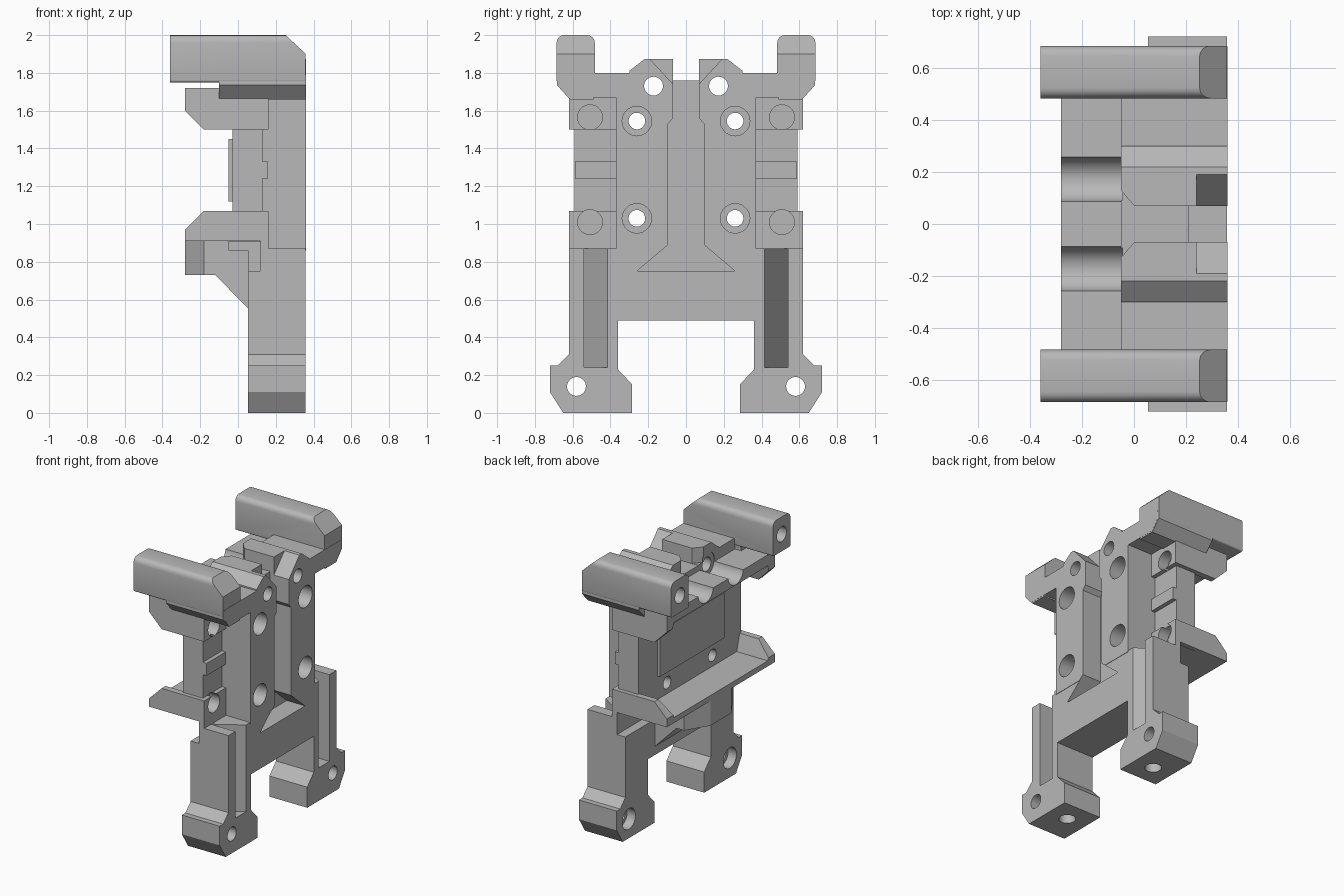
import bpy, bmesh, math
from mathutils import Vector

if "Cube" in bpy.data.objects:
    bpy.data.objects.remove(bpy.data.objects["Cube"])

gray = bpy.data.materials.new("neutral gray")
gray.diffuse_color = (0.48, 0.48, 0.48, 1)
gray.use_nodes = True
gray.node_tree.nodes["Principled BSDF"].inputs["Base Color"].default_value = gray.diffuse_color


def prism(name, pts, axis, a, b):
    """Extrude a 2D outline along one axis: x uses (y,z), y uses (x,z), z uses (x,y)."""
    place = {"x": lambda p, t: (t, p[0], p[1]),
             "y": lambda p, t: (p[0], t, p[1]),
             "z": lambda p, t: (p[0], p[1], t)}[axis]
    bm = bmesh.new()
    lo = [bm.verts.new(place(p, a)) for p in pts]
    hi = [bm.verts.new(place(p, b)) for p in pts]
    n = len(pts)
    bm.faces.new(lo)
    bm.faces.new(hi[::-1])
    for i in range(n):
        bm.faces.new((lo[i], hi[i], hi[(i + 1) % n], lo[(i + 1) % n]))
    bmesh.ops.recalc_face_normals(bm, faces=bm.faces)
    me = bpy.data.meshes.new(name)
    bm.to_mesh(me)
    bm.free()
    me.materials.append(gray)
    ob = bpy.data.objects.new(name, me)
    bpy.context.collection.objects.link(ob)
    return ob


def box(name, x0, x1, y0, y1, z0, z1):
    return prism(name, [(x0, y0), (x1, y0), (x1, y1), (x0, y1)], "z", z0, z1)


def circle(u, v, r, n=28):
    return [(u + r * math.cos(2 * math.pi * i / n),
             v + r * math.sin(2 * math.pi * i / n)) for i in range(n)]


def both(half):
    """Complete an outline that is symmetric in y."""
    return half + [(-y, z) for y, z in reversed(half)]


def flip(pts, s):
    return [(s * y, z) for y, z in pts]


def rounded(y0, y1, z0, z1, top, bottom):
    pts = []
    for y, z, r, start in ((y1, z1, top, 0), (y0, z1, top, 90),
                           (y0, z0, bottom, 180), (y1, z0, bottom, 270)):
        cy = y - r if y == y1 else y + r
        cz = z - r if z == z1 else z + r
        for k in range(5):
            t = math.radians(start + 22.5 * k)
            pts.append((cy + r * math.cos(t), cz + r * math.sin(t)))
    return pts


adds, cuts = [], []

# upper plate with stepped shoulders and a central gap at the top
frame = prism("frame", both([(.37, .86), (.37, 1.67), (.62, 1.67), (.67, 1.735), (.67, 1.80),
                             (.30, 1.80), (.30, 1.81), (.22, 1.873), (.07, 1.873), (.07, 1.76)]),
              "x", -.05, .36)

# legs, feet and crossbar
adds.append(prism("legs", both([
    (.36, .49), (.36, .23), (.285, .15), (.285, 0), (.65, 0), (.72, .11), (.72, .25),
    (.68, .25), (.62, .31), (.62, .87)]), "x", .053, .357))

# rear core and side ribs
adds.append(box("core", -.03, .13, -.59, .59, .90, 1.71))
adds.append(box("rib", 0, .16, -.588, .588, 1.24, 1.33))

# upper and lower clamps
adds.append(prism("upper_clamp", [(-.28, 1.72), (-.28, 1.60), (-.18, 1.50), (.162, 1.50),
                                  (.162, 1.69), (.10, 1.72)], "y", -.62, .62))
adds.append(prism("lower_clamp", [(-.28, .91), (.12, .91), (.12, .865), (.162, .865),
                                  (.162, 1.07), (-.18, 1.07), (-.28, .97)], "y", -.62, .62))

# support block and gusset below the lower clamp
adds.append(prism("support_block", [(-.28, -.12), (-.18, -.28), (.20, -.28), (.20, .28),
                                    (-.18, .28), (-.28, .12)], "z", .73, .93))
adds.append(prism("gusset", [(-.13, .74), (.056, .55), (.2, .55), (.2, .74)], "y", -.279, .279))

# top arms and their lower lips
for s in (1, -1):
    adds.append(prism("arm", flip(rounded(.483, .685, 1.75, 2.0, .04, .012), s), "x", -.36, .358))
    adds.append(prism("arm_lip", flip([(.49, 1.66), (.615, 1.66), (.683, 1.735),
                                       (.683, 1.79), (.49, 1.79)], s), "x", -.10, .359))

# front channel with flared foot
cuts.append(prism("channel_cut", both([(.26, .75), (.095, .89), (.095, 1.53), (.07, 1.56),
                                       (.07, 2.0)]), "x", .21, .5))
# tray hollows inside both clamps
cuts.append(prism("tray_cut", both([(.54, .95), (.59, 1.12)]), "x", -.5, -.03))
cuts.append(prism("shelf_cut", both([(.59, 1.45), (.54, 1.64)]), "x", -.5, -.03))
# sloped arm tips
cuts.append(prism("arm_tip_cut", [(.25, 2.002), (.40, 1.862), (.40, 2.1), (.25, 2.1)],
                  "y", -.8, .8))

for s in (1, -1):
    # notch behind the leg tops
    cuts.append(box("leg_notch_cut", -.1, .12, *sorted((s * .30, s * .8)), .75, .908))
    # slanted leg groove
    cuts.append(prism("groove_cut", [(.40, s * .39), (.16, s * .54), (.40, s * .54)],
                      "z", .24, .95))
    # corner slopes beside the channel
    cuts.append(prism("corner_cut", flip([(.05, 1.72), (.215, 1.90), (.05, 1.90)], s),
                      "x", .24, .5))
    cuts.append(prism("rear_corner_cut", [(-.06, s * .06), (-.06, s * .14), (.01, s * .06)],
                      "z", 1.762, 1.95))
    # screw holes: y, z, radius, x start, x end
    for y, z, r, a, b in (
            (.26, 1.545, .044, -.5, .5), (.26, 1.545, .078, .24, .5),
            (.26, 1.03, .044, -.5, .5), (.26, 1.03, .078, .24, .5),
            (.172, 1.73, .05, -.5, .5), (.172, 1.73, .086, -.5, -.045),
            (.508, 1.565, .066, .08, .5), (.508, 1.01, .066, .08, .5),
            (.58, .14, .05, -.5, .5), (.58, .14, .075, -.5, .12),
            (.585, 1.875, .055, -.5, .1)):
        cuts.append(prism("hole_cut", circle(s * y, z, r), "x", a, b))
    # holes in the soles
    cuts.append(prism("sole_hole_cut", circle(.205, s * .44, .055), "z", -.1, .18))

# combine everything into one solid
bpy.context.view_layer.update()
for obs, op in ((adds, "UNION"), (cuts, "DIFFERENCE")):
    for ob in obs:
        ob.hide_render = True
        m = frame.modifiers.new(op.lower(), "BOOLEAN")
        m.operation, m.solver, m.object = op, "EXACT", ob
dg = bpy.context.evaluated_depsgraph_get()
solid = bpy.data.meshes.new_from_object(frame.evaluated_get(dg))
frame.modifiers.clear()
frame.data = solid
for ob in adds + cuts:
    bpy.data.objects.remove(ob, do_unlink=True)
solid.materials.clear()
solid.materials.append(gray)
for p in solid.polygons:
    p.material_index = 0

# smooth rounded areas, keep edges sharp
bpy.context.view_layer.objects.active = frame
frame.select_set(True)
bpy.ops.object.shade_smooth_by_angle(angle=math.radians(30))
